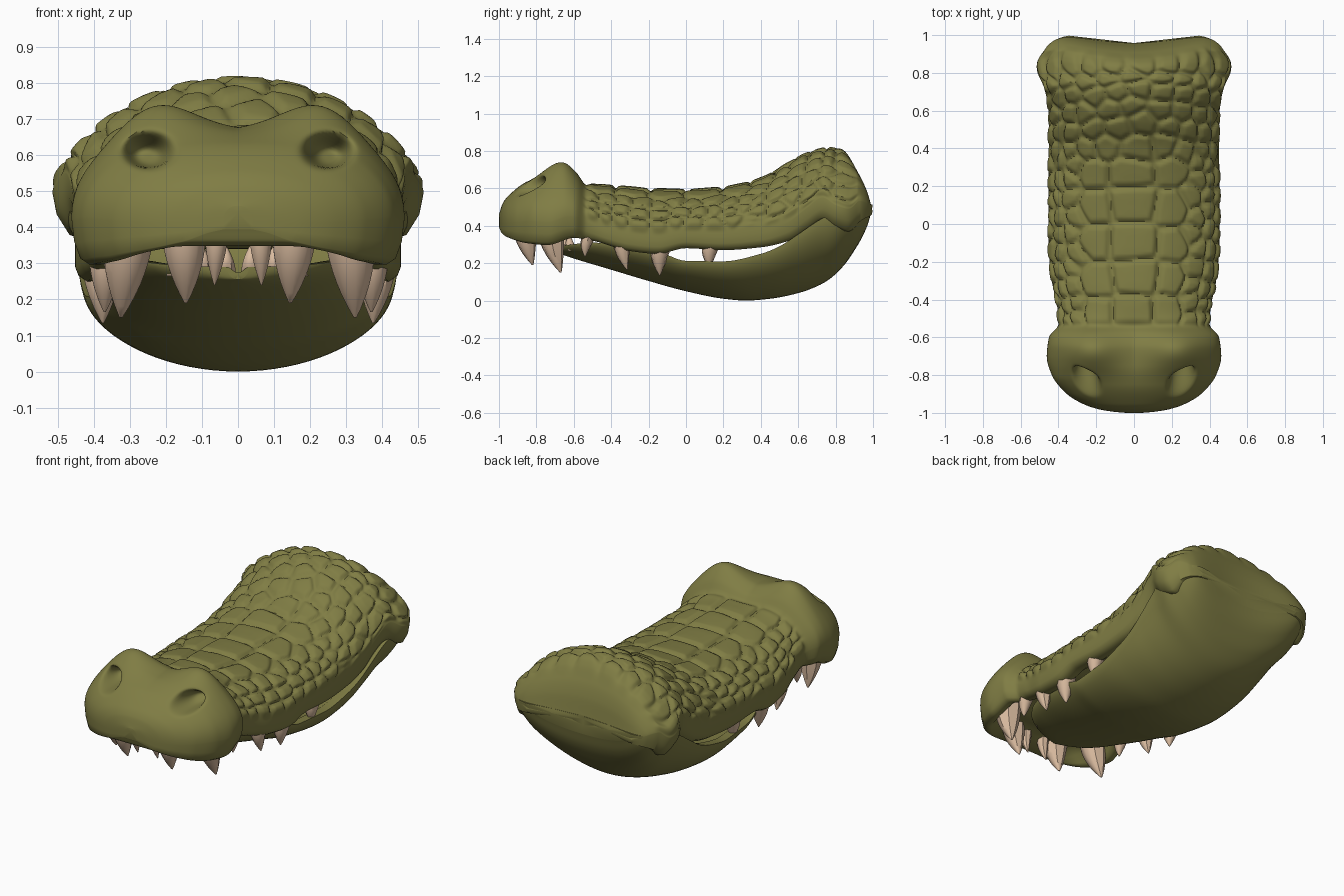
import bpy, bmesh, math, random
from mathutils import Vector, kdtree

if "Cube" in bpy.data.objects:
    bpy.data.objects.remove(bpy.data.objects["Cube"])

random.seed(4)


def material(name, col):
    m = bpy.data.materials.new(name)
    m.diffuse_color = (*col, 1)
    m.use_nodes = True
    m.node_tree.nodes["Principled BSDF"].inputs["Base Color"].default_value = m.diffuse_color
    return m


GREEN = material("olive_skin", (0.215, 0.205, 0.058))
IVORY = material("tooth_ivory", (0.70, 0.50, 0.35))


def curve(*keys):
    """Smooth interpolation through (y, value) keys."""
    n = len(keys)
    sl = [(keys[i + 1][1] - keys[i][1]) / (keys[i + 1][0] - keys[i][0]) for i in range(n - 1)]
    tan = [sl[0]]
    for a, b in zip(sl, sl[1:]):
        tan.append(0 if a * b <= 0 else 2 * a * b / (a + b))
    tan.append(sl[-1])

    def f(y):
        i = 0
        while i < n - 2 and y > keys[i + 1][0]:
            i += 1
        (y0, v0), (y1, v1) = keys[i], keys[i + 1]
        h = y1 - y0
        t = min(1, max(0, (y - y0) / h))
        return ((1 + 2 * t) * (1 - t) ** 2 * v0 + t * (1 - t) ** 2 * h * tan[i]
                + t * t * (3 - 2 * t) * v1 + t * t * (t - 1) * h * tan[i + 1])
    return f


def smooth(t):
    t = min(1, max(0, t))
    return t * t * (3 - 2 * t)


def loft(name, rings, mat, deform=None, angle=50):
    """Skin closed rings, capping both ends with fans."""
    bm = bmesh.new()
    rows = [[bm.verts.new(p) for p in r] for r in rings]
    n = len(rows[0])
    for a, b in zip(rows, rows[1:]):
        for i in range(n):
            bm.faces.new((a[i], a[(i + 1) % n], b[(i + 1) % n], b[i]))
    for r in (rows[0], rows[-1]):
        c = bm.verts.new(sum((v.co for v in r), Vector()) / n)
        for i in range(n):
            bm.faces.new((r[i], r[(i + 1) % n], c))
    if deform:
        for v in bm.verts:
            v.co = deform(v.co)
    bmesh.ops.recalc_face_normals(bm, faces=bm.faces)
    me = bpy.data.meshes.new(name)
    bm.to_mesh(me)
    bm.free()
    me.materials.append(mat)
    ob = bpy.data.objects.new(name, me)
    bpy.context.collection.objects.link(ob)
    bpy.context.view_layer.objects.active = ob
    ob.select_set(True)
    bpy.ops.object.shade_smooth_by_angle(angle=math.radians(angle))
    ob.select_set(False)
    return ob


# Profiles of the upper head along y
top = curve((-1, .46), (-.98, .52), (-.95, .56), (-.85, .635), (-.75, .665), (-.66, .67), (-.58, .645),
            (-.53, .605), (-.4, .60), (-.2, .583), (0, .578), (.2, .592), (.4, .64), (.55, .725),
            (.65, .775), (.76, .802), (.85, .795), (.91, .76), (.95, .70), (.98, .62), (1, .52))
width = curve((-1, .04), (-.995, .10), (-.98, .19), (-.95, .275), (-.9, .355), (-.8, .435), (-.7, .462),
              (-.6, .45), (-.53, .40), (-.45, .405), (-.3, .435), (-.1, .452), (.2, .452), (.5, .45),
              (.65, .455), (.85, .475), (.93, .455), (.97, .42), (1, .34))
lip = curve((-1, .395), (-.985, .36), (-.95, .337), (-.85, .307), (-.74, .297), (-.6, .335), (-.5, .32),
            (-.3, .265), (-.15, .25), (0, .28), (.2, .27), (.4, .285), (.55, .32), (.65, .38),
            (.73, .43), (.8, .39), (.87, .37), (.94, .43), (1, .46))

# Scale centres in (arc, y): broad plates on the snout, small ones on the skull
centres = []
for y in (-.46, -.29, -.10, .10, .28):
    for u in (-.19, 0, .19):
        centres.append((u + random.uniform(-.015, .015), y + random.uniform(-.015, .015)))
    for s in (-1, 1):
        for u in (.32, .42, .52):
            for dy in (-.05, .05):
                centres.append((s * (u + random.uniform(-.025, .025)), y + dy + random.uniform(-.03, .03)))
for k, y in enumerate((.42, .53, .62, .71, .79, .86)):
    for i in range(-5, 6):
        centres.append(((i + .25 * (k % 2)) * .115 + random.uniform(-.02, .02),
                        y - .06 * (abs(i) / 5) + random.uniform(-.015, .015)))
tree = kdtree.KDTree(len(centres))
for i, (u, y) in enumerate(centres):
    tree.insert((u, y, 0), i)
tree.balance()


def scale_height(th, y):
    (_, _, a), (_, _, b) = tree.find_n(((math.pi / 2 - th) * .4, y, 0), 2)
    mask = smooth((y + .55) / .05) * smooth((.95 - y) / .07) * smooth((math.sin(th) - .06) / .2)
    return .021 * mask * (smooth((b - a) / .045) * .85 + .15 * smooth((b - a) / .14))


def gauss(d, s):
    return math.exp(-d * d / (2 * s * s))


def upper_ring(y, n=130):
    w, t, l = width(y), top(y), lip(y)
    flare = smooth((y + .58) / .15) * (1 - smooth((y - .4) / .3))  # full lips along the sides
    zm = l + min(.12, .35 * (t - l)) * (1 - .35 * flare)
    pal = l + min(.09, .4 * (t - l)) * smooth((y + 1) / .22) * (1 - smooth((y - .75) / .2))
    d = zm - l
    e = min(.015, .2 * d) * smooth((y + 1) / .2) * (1 - smooth((y - .8) / .15))
    back = smooth((y - .45) / .25)
    ring = []
    for i in range(n + 1):
        th = math.pi * i / n
        c, s = math.cos(th), math.sin(th)
        h = scale_height(th, y)
        x = w * math.copysign(abs(c) ** (.92 + .08 * back), c) + h * c
        z = zm + (t - zm) * max(0, s) ** (.88 + .4 * back) + h * s
        # twin nostril swellings
        z += .105 * s * gauss(abs(x) - .25, .11) * gauss(y + .67, .085)
        ring.append(Vector((x, y, z)))
    f = .03 * flare
    under = [(.985 + f / 2, zm - .5 * d), (.95 + f, l + e), (.90 + f, l), (.84, l), (.79, l + e),
             (.70, pal - .3 * (pal - l)), (.55, pal)]
    ring += [Vector((-w * a, y, z)) for a, z in under]
    ring.append(Vector((0, y, pal)))
    ring += [Vector((w * a, y, z)) for a, z in reversed(under)]
    return ring


def hollow_back(p):
    if p.y > .7:
        p.y -= .042 * smooth((p.y - .7) / .25) * (max(0, 1 - (p.x / .38) ** 2)) ** 1.5
    return p


def shape_head(p):
    # jowl bulge at the jaw hinge
    if p.y > .5:
        p.x += math.copysign(.042, p.x) * gauss(p.y - .82, .08) * gauss(p.z - .48, .08) * smooth((abs(p.x) - .25) / .15)
    # nostril pits
    if p.y < -.62 and p.z > .5:
        d = ((abs(p.x) - .25) / .058) ** 2 + ((p.z - .615) / .041) ** 2
        k = math.exp(-d ** 2)
        p.y += .14 * k
        p.z -= .02 * k
    return hollow_back(p)


N = 240
loft("upper_head", [upper_ring(-math.cos(math.pi * i / N)) for i in range(N + 1)], GREEN, shape_head)

# Lower jaw: shallow trough, tucked inside the upper lip in front, flush with the skull behind
jaw_w = curve((-.69, .03), (-.68, .09), (-.65, .17), (-.6, .24), (-.5, .305), (-.3, .36), (0, .40), (.3, .43),
              (.6, .45), (.72, .462), (.83, .487), (.9, .478), (.95, .445), (.98, .405), (1, .345))
jaw_top = curve((-.69, .29), (-.5, .31), (-.3, .285), (-.12, .25), (0, .212), (.2, .21), (.4, .25), (.5, .29), (.6, .355),
                (.72, .435), (.8, .47), (.9, .51), (1, .515))
jaw_bot = curve((-.69, .255), (-.6, .225), (-.4, .165), (-.2, .105), (0, .05), (.2, .01), (.32, 0), (.45, .01), (.6, .04),
                (.75, .10), (.88, .19), (.95, .28), (.98, .34), (1, .41))


def jaw_ring(y, n=40):
    w, t, b = jaw_w(y), jaw_top(y), jaw_bot(y)
    rec = min(.06, .4 * (t - b)) * (1 - smooth((y - .6) / .15))
    ring = []
    for i in range(n + 1):
        th = math.pi * i / n
        ring.append(Vector((w * math.cos(th), y, t - (t - b) * max(0, math.sin(th)) ** 1.15)))
    for a, r in ((-.88, 0), (-.75, .7), (-.5, 1), (0, 1), (.5, 1), (.75, .7), (.88, 0)):
        ring.append(Vector((w * a, y, t - rec * r)))
    return ring


loft("lower_jaw", [jaw_ring(.155 - .845 * math.cos(math.pi * i / 90)) for i in range(91)], GREEN, hollow_back)


# Teeth: slightly ribbed, bent cones, mirrored left and right
def tooth(name, root, tip, r, bend=.012, sides=14):
    for s, side in ((1, "right"), (-1, "left")):
        a, b = Vector((s * root[0], *root[1:])), Vector((s * tip[0], *tip[1:]))
        rings = []
        for k in range(9):
            t = k / 8
            c = a.lerp(b, t) + Vector((0, -bend * math.sin(math.pi * t), 0))
            q = r * (.06 + .94 * (1 - t ** 2.1))
            rings.append([c + Vector((math.cos(j * math.tau / sides), math.sin(j * math.tau / sides), 0))
                          * q * (1 + .05 * (-1) ** j) for j in range(sides)])
        loft(f"{name}_{side}", rings, IVORY)


tooth("upper_tooth_centre", (.06, -.86, .42), (.065, -.84, .24), .034)
tooth("upper_tooth_front", (.155, -.86, .41), (.145, -.82, .19), .062)
tooth("upper_fang", (.305, -.725, .40), (.325, -.67, .15), .07)
tooth("upper_tooth_small", (.345, -.50, .38), (.345, -.54, .235), .04)
tooth("upper_tooth_mid", (.37, -.34, .34), (.37, -.315, .165), .046)
tooth("upper_tooth_large", (.385, -.12, .33), (.375, -.14, .135), .055)
tooth("upper_tooth_rear", (.39, .15, .34), (.39, .125, .175), .05)
for i, (x, y) in enumerate(((.035, -.645), (.10, -.63), (.17, -.60))):
    tooth(f"lower_tooth_{i + 1}", (x, y, .265), (x, y - .02, .35), .028)
